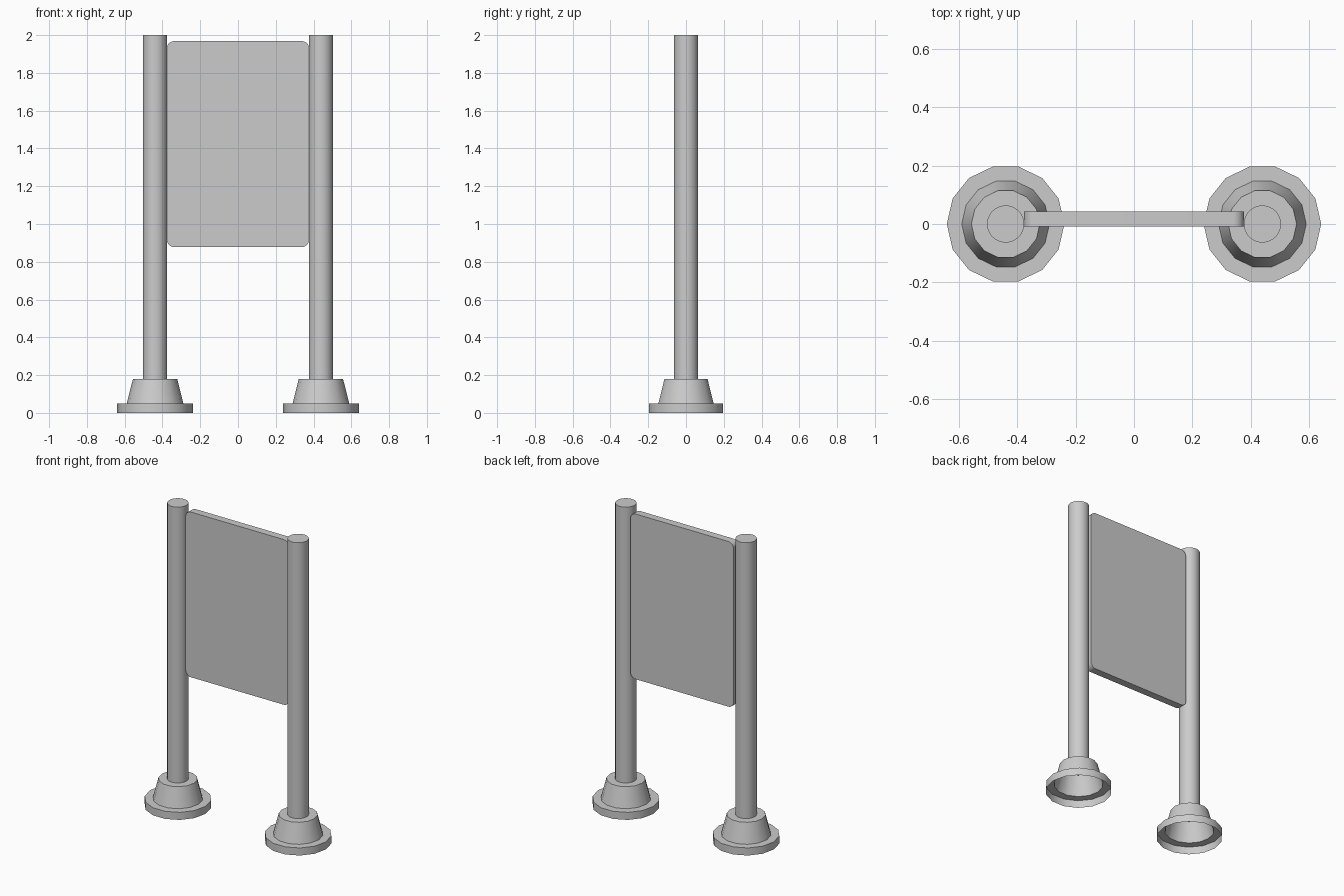
import bpy, math

if "Cube" in bpy.data.objects:
    bpy.data.objects.remove(bpy.data.objects["Cube"])

POST_X = 0.439


def make_object(name, verts, faces, x=0.0):
    mesh = bpy.data.meshes.new(name)
    mesh.from_pydata(verts, [], faces)
    mesh.update()
    obj = bpy.data.objects.new(name, mesh)
    obj.location.x = x
    bpy.context.collection.objects.link(obj)
    bpy.ops.object.select_all(action='DESELECT')
    obj.select_set(True)
    bpy.context.view_layer.objects.active = obj
    bpy.ops.object.shade_smooth_by_angle(angle=math.radians(30))
    return obj


def lathe(name, profile, sides, x):
    """Revolve (radius, z) points listed bottom to top; cap the top only."""
    verts = [(r * math.cos(2 * math.pi * i / sides), r * math.sin(2 * math.pi * i / sides), z)
             for r, z in profile for i in range(sides)]
    faces = []
    for k in range(len(profile) - 1):
        a, b = k * sides, (k + 1) * sides
        for i in range(sides):
            j = (i + 1) % sides
            faces.append((a + i, a + j, b + j, b + i))
    top = (len(profile) - 1) * sides
    faces.append(tuple(range(top, top + sides)))
    return make_object(name, verts, faces, x)


# Posts and their hollow, open-bottomed feet
for side, x in (("left", -POST_X), ("right", POST_X)):
    lathe(side + "_foot", [(0.201, 0), (0.201, 0.05), (0.15, 0.05), (0.117, 0.18)], 14, x)
    lathe(side + "_post", [(0.0635, 0.18), (0.0635, 2.0)], 32, x)

# Sign board: rounded rectangle given thickness
half_w, z0, z1, rad, steps = 0.376, 0.878, 1.968, 0.037, 6
y_front, y_back = -0.008, 0.042
outline = []
for q, (cx, cz) in enumerate(((half_w - rad, z1 - rad), (rad - half_w, z1 - rad),
                              (rad - half_w, z0 + rad), (half_w - rad, z0 + rad))):
    for s in range(steps + 1):
        a = math.pi / 2 * (q + s / steps)
        outline.append((cx + rad * math.cos(a), cz + rad * math.sin(a)))
n = len(outline)
verts = [(x, y, z) for y in (y_front, y_back) for x, z in outline]
faces = [tuple(reversed(range(n))), tuple(range(n, 2 * n))]
faces += [(i, (i + 1) % n, n + (i + 1) % n, n + i) for i in range(n)]
board = make_object("sign_board", verts, [tuple(reversed(f)) for f in faces])
